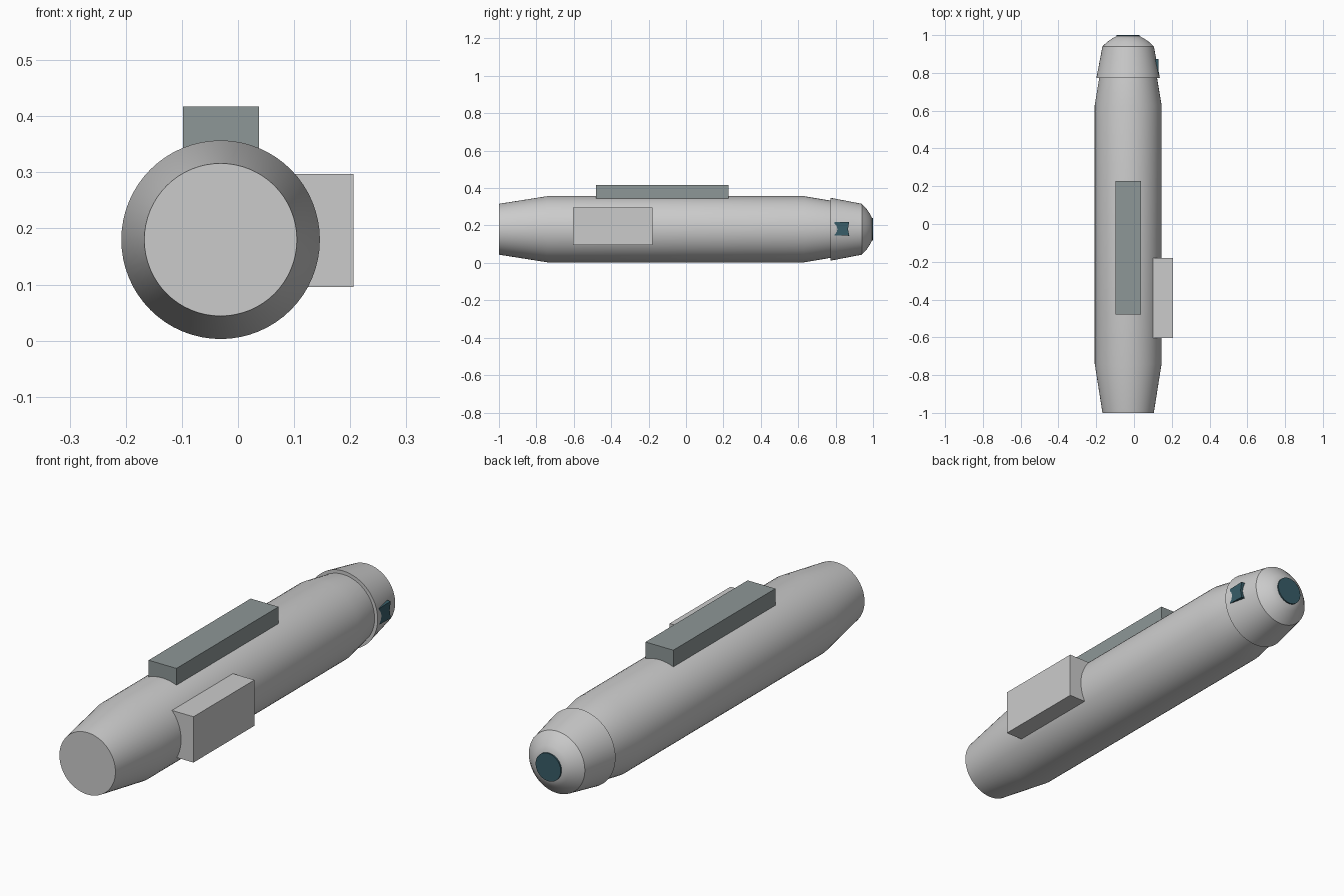
import bpy, bmesh, math

if "Cube" in bpy.data.objects:
    bpy.data.objects.remove(bpy.data.objects["Cube"])

CX, CZ = -0.031, 0.18   # long axis of the body


def finish(bm, name, mat=None, smooth=False):
    bmesh.ops.recalc_face_normals(bm, faces=bm.faces)
    me = bpy.data.meshes.new(name)
    bm.to_mesh(me)
    bm.free()
    ob = bpy.data.objects.new(name, me)
    bpy.context.collection.objects.link(ob)
    if mat:
        me.materials.append(mat)
    if smooth:
        bpy.ops.object.select_all(action='DESELECT')
        ob.select_set(True)
        bpy.context.view_layer.objects.active = ob
        bpy.ops.object.shade_smooth_by_angle(angle=math.radians(35))
    return ob


def lathe(name, profile, mat=None, n=64):
    """Closed solid of revolution around the long axis from (y, radius) points."""
    bm = bmesh.new()
    rings = []
    for y, r in profile:
        rings.append([bm.verts.new((CX + r * math.cos(2 * math.pi * i / n), y,
                                    CZ + r * math.sin(2 * math.pi * i / n)))
                      for i in range(n)])
    for a, b in zip(rings, rings[1:]):
        for i in range(n):
            j = (i + 1) % n
            bm.faces.new((a[i], a[j], b[j], b[i]))
    bm.faces.new(rings[0])
    bm.faces.new(rings[-1])
    return finish(bm, name, mat, True)


def box(name, lo, hi, mat=None):
    bm = bmesh.new()
    bmesh.ops.create_cube(bm, size=1)
    for v in bm.verts:
        v.co = [l + (c + 0.5) * (h - l) for c, l, h in zip(v.co, lo, hi)]
    return finish(bm, name, mat)


def material(name, color):
    m = bpy.data.materials.new(name)
    m.diffuse_color = color
    m.use_nodes = True
    m.node_tree.nodes["Principled BSDF"].inputs["Base Color"].default_value = m.diffuse_color
    return m


glass = material("dark_teal", (0.04, 0.11, 0.14, 1))
green_grey = material("green_grey", (0.27, 0.31, 0.31, 1))

# main tube, tapered at both ends
lathe("body", [(-1.0, 0.136), (-0.74, 0.177), (0.63, 0.177), (0.785, 0.151)])

# flared head with rounded nose
lathe("head", [(0.773, 0.168), (0.94, 0.136), (0.963, 0.112),
               (0.981, 0.086), (0.994, 0.062)])

# lens disc at the tip
lathe("front_lens", [(0.985, 0.061), (1.0, 0.061)], glass)

# boxes on the top and on the right side
box("top_box", (-0.098, -0.48, 0.31), (0.037, 0.228, 0.417), green_grey)
box("side_box", (0.09, -0.603, 0.096), (0.206, -0.18, 0.297))

# side window: notched plate set in the head
bm = bmesh.new()
outline = [(0.795, 0.147), (0.873, 0.145), (0.866, 0.182),
           (0.873, 0.220), (0.795, 0.218)]
face = bm.faces.new([bm.verts.new((0.10, y, z)) for y, z in outline])
ext = bmesh.ops.extrude_face_region(bm, geom=[face], use_keep_orig=True)
for v in ext["geom"]:
    if isinstance(v, bmesh.types.BMVert):
        v.co.x = 0.13
finish(bm, "side_window", glass)
